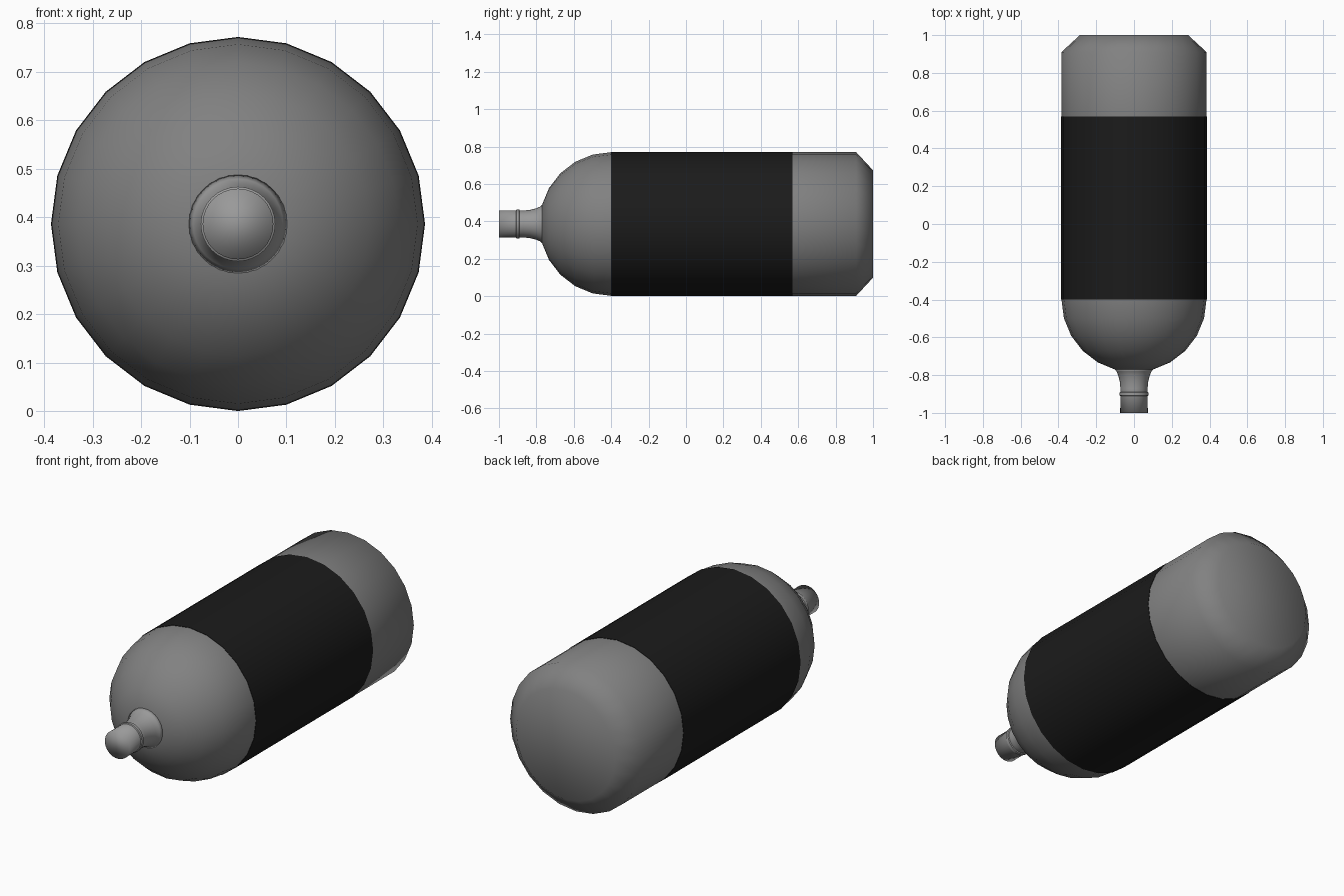
import bpy, bmesh
from math import sin, cos, pi, radians

if "Cube" in bpy.data.objects:
    bpy.data.objects.remove(bpy.data.objects["Cube"])

CZ = 0.386  # height of the bottle axis


def material(name, value):
    mat = bpy.data.materials.new(name)
    mat.diffuse_color = (value, value, value, 1)
    mat.use_nodes = True
    mat.node_tree.nodes["Principled BSDF"].inputs["Base Color"].default_value = mat.diffuse_color
    return mat


def lathe(name, profile, sides, mat, caps=True, angle=180):
    """Revolve (y, radius) points around the horizontal bottle axis."""
    bm = bmesh.new()
    rings = []
    for y, r in profile:
        rings.append([bm.verts.new((r * sin(2 * pi * i / sides), y,
                                    CZ + r * cos(2 * pi * i / sides)))
                      for i in range(sides)])
    for a, b in zip(rings, rings[1:]):
        for i in range(sides):
            j = (i + 1) % sides
            bm.faces.new((a[i], a[j], b[j], b[i]))
    if caps:
        bm.faces.new(rings[0])
        bm.faces.new(rings[-1])
    bmesh.ops.recalc_face_normals(bm, faces=bm.faces)
    mesh = bpy.data.meshes.new(name)
    bm.to_mesh(mesh)
    bm.free()
    mesh.materials.append(mat)
    obj = bpy.data.objects.new(name, mesh)
    bpy.context.collection.objects.link(obj)
    bpy.ops.object.select_all(action='DESELECT')
    obj.select_set(True)
    bpy.context.view_layer.objects.active = obj
    bpy.ops.object.shade_smooth_by_angle(angle=radians(angle))
    return obj


body_grey = material("body_grey", 0.22)
neck_grey = material("neck_grey", 0.32)
label_black = material("label_black", 0.011)

# Bottle body: hemispherical shoulder, straight wall, softly shaded chamfered base
R = 0.384
shoulder = [(-0.4 - R * sin(radians(a)), R * cos(radians(a)))
            for a in (75, 60, 45, 30, 15, 0)]
lathe("bottle_body", shoulder + [(0.57, R), (0.91, R), (1.0, 0.287)], 24, body_grey)

# Label sleeve wrapped around the straight wall
sleeve = [(-0.4, R), (-0.4, 0.386), (0.57, 0.386), (0.57, R)]
lathe("label_sleeve", sleeve, 24, label_black, caps=False, angle=35)

# Neck: flares out into the shoulder
neck = [(-1.0, 0.073), (-0.87, 0.072), (-0.835, 0.075), (-0.80, 0.084),
        (-0.78, 0.093), (-0.767, 0.104)]
lathe("neck", neck, 32, neck_grey)

# Collar ring on the neck
collar = [(-0.91, 0.072), (-0.907, 0.077), (-0.892, 0.077), (-0.889, 0.072)]
lathe("neck_collar", collar, 32, neck_grey, caps=False, angle=35)
